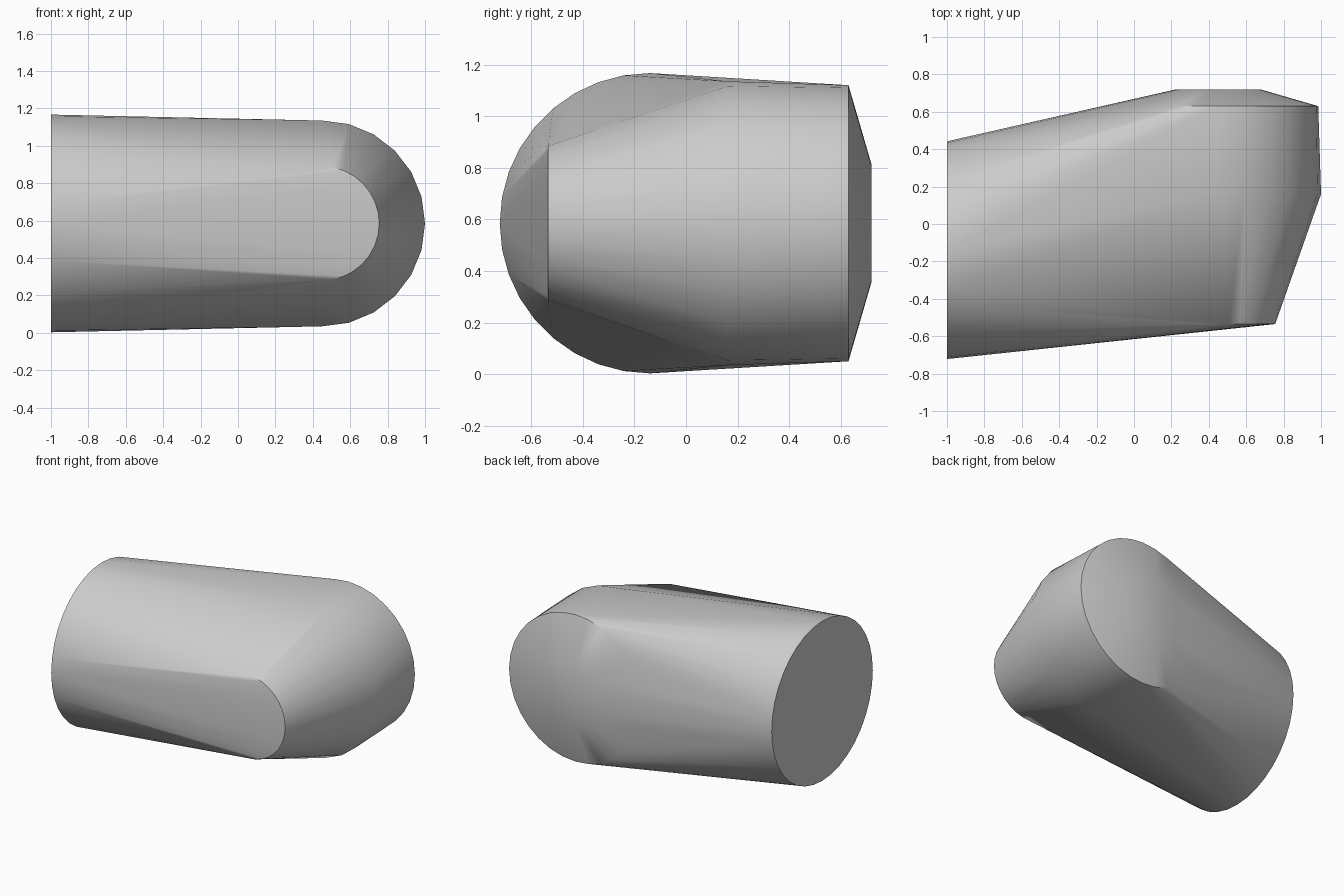
import bpy, bmesh, math

cube = bpy.data.objects.get("Cube")
if cube:
    bpy.data.objects.remove(cube, do_unlink=True)

# Plain grey finish
grey = bpy.data.materials.new("light_grey")
grey.use_nodes = True
colour = (0.6, 0.6, 0.6, 1)
grey.diffuse_color = colour
grey.node_tree.nodes["Principled BSDF"].inputs["Base Color"].default_value = colour

MID_Z = 0.585
bm = bmesh.new()


def ring(axis, along, across, radius, count):
    """Add a circle of points facing along the x or y axis."""
    for i in range(count):
        a = math.tau * i / count
        side = across + radius * math.cos(a)
        z = MID_Z + radius * math.sin(a)
        bm.verts.new((along, side, z) if axis == "x" else (side, along, z))


# Wide round left end of the slanted barrel
ring("x", -1, -0.14, 0.582, 36)

# Turned end: small front cap, belly, back rim and shallow back dome
for y, radius, count in ((-0.535, 0.305, 32), (0.16, 0.55, 24),
                         (0.63, 0.535, 32), (0.72, 0.225, 24)):
    ring("y", y, 0.45, radius, count)

# Stretch one skin over both ends
hull = bmesh.ops.convex_hull(bm, input=bm.verts[:])
loose = {v for v in hull["geom_interior"] + hull["geom_unused"]
         if isinstance(v, bmesh.types.BMVert)}
bmesh.ops.delete(bm, geom=list(loose), context="VERTS")
bmesh.ops.dissolve_limit(bm, angle_limit=math.radians(0.5),
                         verts=bm.verts[:], edges=bm.edges[:])
bmesh.ops.recalc_face_normals(bm, faces=bm.faces[:])

mesh = bpy.data.meshes.new("rounded_body")
bm.to_mesh(mesh)
bm.free()
mesh.materials.append(grey)
body = bpy.data.objects.new("rounded_body", mesh)
bpy.context.collection.objects.link(body)

# Soft sides with crisp end rims
bpy.ops.object.select_all(action="DESELECT")
body.select_set(True)
bpy.context.view_layer.objects.active = body
bpy.ops.object.shade_smooth_by_angle(angle=math.radians(30))
